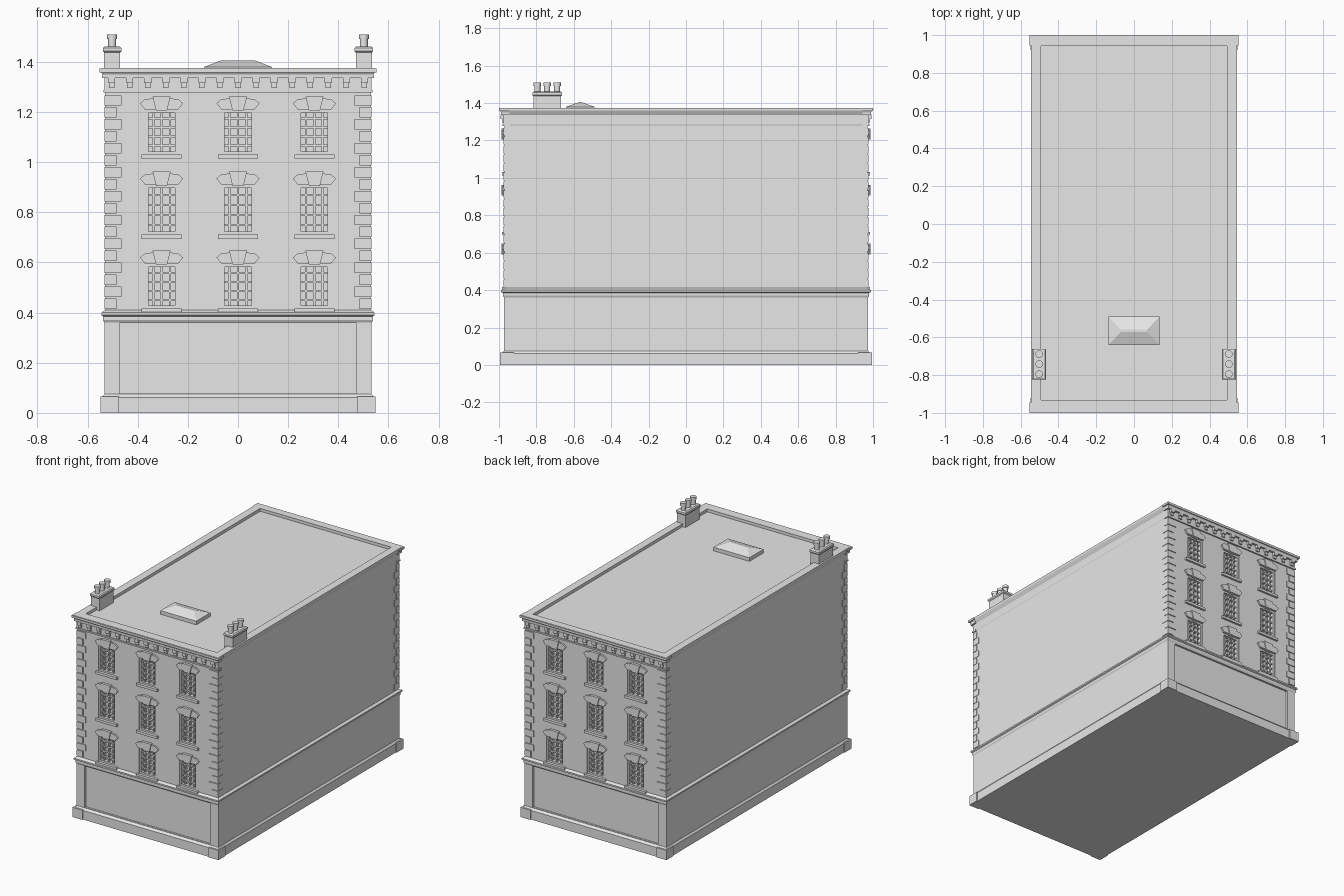
import bpy
import bmesh
from mathutils import Matrix, Vector

old = bpy.data.objects.get("Cube")
if old:
    bpy.data.objects.remove(old, do_unlink=True)

stone = bpy.data.materials.new("plain grey stone")
stone.use_nodes = True
grey = (0.8, 0.8, 0.8, 1)
stone.diffuse_color = grey
stone.node_tree.nodes["Principled BSDF"].inputs["Base Color"].default_value = grey


def box(bm, x, y, z):
    """Box spanning three (low, high) ranges."""
    spans = (x, y, z)
    centre = Vector([(a + b) / 2 for a, b in spans])
    size = Vector([b - a for a, b in spans])
    bmesh.ops.create_cube(bm, size=1, matrix=Matrix.LocRotScale(centre, None, size))


def loft(bm, rings, cx=0, cy=0):
    """Stack of rectangles given as (half x, half y, z)."""
    loops = []
    for hx, hy, z in rings:
        corners = ((-hx, -hy), (hx, -hy), (hx, hy), (-hx, hy))
        loops.append([bm.verts.new((cx + x, cy + y, z)) for x, y in corners])
    for low, high in zip(loops, loops[1:]):
        for i in range(4):
            j = (i + 1) % 4
            bm.faces.new((low[i], low[j], high[j], high[i]))
    bm.faces.new(loops[0][::-1])
    bm.faces.new(loops[-1])


def extrude_outline(bm, outline, front, back):
    """Prism from an (x, z) outline, running between two y depths."""
    a = [bm.verts.new((x, front, z)) for x, z in outline]
    b = [bm.verts.new((x, back, z)) for x, z in outline]
    bm.faces.new(a)
    bm.faces.new(b[::-1])
    for i in range(len(a)):
        j = (i + 1) % len(a)
        bm.faces.new((a[i], b[i], b[j], a[j]))


def finish(bm, name, mirror="", smooth=False):
    bmesh.ops.recalc_face_normals(bm, faces=bm.faces[:])
    mesh = bpy.data.meshes.new(name)
    bm.to_mesh(mesh)
    bm.free()
    mesh.materials.append(stone)
    ob = bpy.data.objects.new(name, mesh)
    bpy.context.scene.collection.objects.link(ob)
    if mirror:
        mod = ob.modifiers.new("Mirror", 'MIRROR')
        mod.use_axis = ["X" in mirror, "Y" in mirror, False]
        mod.use_mirror_merge = False
    if smooth:
        bpy.ops.object.select_all(action='DESELECT')
        ob.select_set(True)
        bpy.context.view_layer.objects.active = ob
        bpy.ops.object.shade_smooth_by_angle()
    return ob


WALL = 0.97                      # half depth of the upper walls
COLUMNS = (-0.305, 0, 0.305)
ROWS = ((0.415, 0.595), (0.71, 0.91), (1.03, 1.21))
HALF = 0.066                     # half width of a window opening
openings = [(x, z0, z1) for x in COLUMNS for z0, z1 in ROWS]

# Main block with plinth, storey band and flared cornice
bm = bmesh.new()
loft(bm, [(0.543, 0.987, 0), (0.543, 0.987, 0.062), (0.533, 0.973, 0.075),
          (0.533, 0.973, 0.36), (0.538, 0.979, 0.37), (0.538, 0.979, 0.385),
          (0.545, 0.988, 0.39), (0.545, 0.988, 0.4), (0.53, WALL, 0.41),
          (0.53, WALL, 1.28), (0.532, 0.975, 1.285), (0.532, 0.975, 1.335),
          (0.538, 0.985, 1.345), (0.546, 0.995, 1.36), (0.546, 0.995, 1.375)])
building = finish(bm, "building")

# Recesses for windows, ground floor panels and the sunken roof
bm = bmesh.new()
for side in (-1, 1):
    for x, z0, z1 in openings:
        box(bm, (x - HALF, x + HALF), sorted((side * 0.94, side * 1.05)), (z0, z1))
    box(bm, (-0.472, 0.472), sorted((side * 0.96, side * 1.05)), (0.078, 0.358))
box(bm, (-0.493, 0.493), (-0.932, 0.942), (1.355, 1.5))
cutter = finish(bm, "recess_cutter")
cutter.hide_render = True
cut = building.modifiers.new("Recesses", 'BOOLEAN')
cut.operation = 'DIFFERENCE'
cut.solver = 'EXACT'
cut.object = cutter
bpy.context.view_layer.objects.active = building
bpy.ops.object.modifier_apply(modifier=cut.name)
bpy.data.objects.remove(cutter, do_unlink=True)

# Window frames and glazing bars
bm = bmesh.new()
for x, z0, z1 in openings:
    for side in (-1, 1):
        edge = x + side * (HALF - 0.006)
        box(bm, (edge - 0.007, edge + 0.007), (-0.966, -0.935), (z0, z1))
    for z in (z0 + 0.006, z1 - 0.006):
        box(bm, (x - HALF, x + HALF), (-0.965, -0.935), (z - 0.007, z + 0.007))
    for i in (1, 2, 3):
        bar = x - HALF + i * HALF / 2
        box(bm, (bar - 0.004, bar + 0.004), (-0.957, -0.935), (z0, z1))
    for i in (1, 2, 3, 4):
        bar = z0 + i * (z1 - z0) / 5
        thick = 0.004
        box(bm, (x - HALF, x + HALF), (-0.956, -0.935), (bar - thick, bar + thick))
finish(bm, "window_frames", "Y")

# Sills
bm = bmesh.new()
for x, z0, z1 in openings:
    box(bm, (x - 0.08, x + 0.08), (-0.984, -0.95), (z0 - 0.016, z0 + 0.001))
finish(bm, "window_sills", "Y")

# Splayed lintels with raised keystones
bm = bmesh.new()
for x, z0, z1 in openings:
    arch = [(-0.066, 0), (0.066, 0), (0.086, 0.025), (0.068, 0.04),
            (0.03, 0.046), (-0.03, 0.046), (-0.068, 0.04), (-0.086, 0.025)]
    extrude_outline(bm, [(x + u, z1 + v) for u, v in arch], -0.981, -0.95)
    key = [(-0.022, -0.004), (0.022, -0.004), (0.036, 0.053), (-0.036, 0.053)]
    extrude_outline(bm, [(x + u, z1 + v) for u, v in key], -0.987, -0.95)
finish(bm, "window_lintels", "Y")

# Alternating corner stones
bm = bmesh.new()
count = 18
step = (1.27 - 0.412) / count
for i in range(count):
    z = 0.412 + i * step
    inner, depth = (0.465, 0.94) if i % 2 else (0.485, 0.92)
    box(bm, (inner, 0.533), (-0.976, -depth), (z + 0.003, z + step - 0.003))
finish(bm, "corner_stones", "XY")

# Cornice: lower moulding, brackets and projecting shelf
bm = bmesh.new()
box(bm, (-0.536, 0.536), (-0.98, -0.945), (1.278, 1.288))
box(bm, (-0.542, 0.542), (-0.99, -0.945), (1.335, 1.35))
box(bm, (-0.553, 0.553), (-1.0, -0.945), (1.358, 1.373))
finish(bm, "cornice_mouldings", "Y")

bm = bmesh.new()
brackets = 15
for i in range(brackets):
    x = -0.504 + i * 1.008 / (brackets - 1)
    box(bm, (x - 0.014, x + 0.014), (-0.993, -0.95), (1.315, 1.338))
    box(bm, (x - 0.011, x + 0.011), (-0.984, -0.95), (1.296, 1.316))
finish(bm, "cornice_brackets", "Y")

# Pilaster feet at the corners
bm = bmesh.new()
box(bm, (0.475, 0.549), (-0.994, -0.92), (0, 0.066))
finish(bm, "pilaster_feet", "XY")

# Chimney stacks with three pots each
bm = bmesh.new()
loft(bm, [(0.032, 0.074, 1.34), (0.032, 0.074, 1.437), (0.037, 0.08, 1.443),
          (0.037, 0.08, 1.456), (0.03, 0.072, 1.461)], 0.502, -0.742)
finish(bm, "chimney_stacks", "X")

bm = bmesh.new()
for offset in (-0.053, 0, 0.053):
    for radius, low, high in ((0.016, 1.455, 1.495), (0.02, 1.492, 1.51)):
        place = Matrix.Translation((0.502, -0.742 + offset, (low + high) / 2))
        bmesh.ops.create_cone(bm, cap_ends=True, segments=16, radius1=radius,
                              radius2=radius, depth=high - low, matrix=place)
finish(bm, "chimney_pots", "X", smooth=True)

# Hipped skylight on a low curb
bm = bmesh.new()
loft(bm, [(0.135, 0.076, 1.35), (0.135, 0.076, 1.38), (0.07, 0.006, 1.405)], 0, -0.565)
finish(bm, "skylight")
